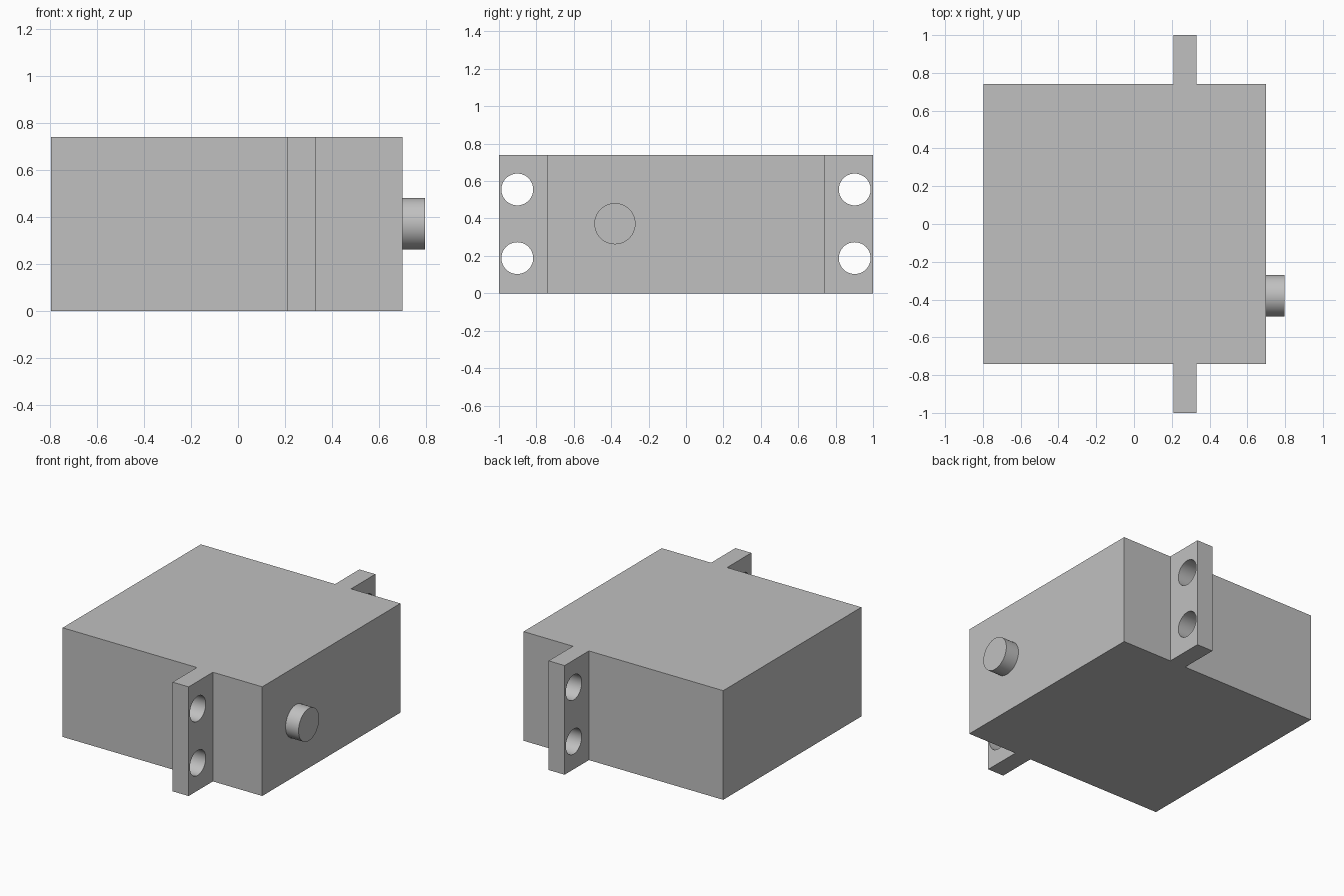
import bpy
import math

if "Cube" in bpy.data.objects:
    bpy.data.objects.remove(bpy.data.objects["Cube"], do_unlink=True)

grey = bpy.data.materials.new("plain grey")
grey.use_nodes = True
GREY = (0.53, 0.53, 0.53, 1)
grey.diffuse_color = GREY
grey.node_tree.nodes["Principled BSDF"].inputs["Base Color"].default_value = GREY

HEIGHT = 0.74
SIDE = 0.74          # half width of the housing
TAB_X = (0.21, 0.33)


def box(name, low, high):
    """Box between two corners."""
    centre = [(a + b) / 2 for a, b in zip(low, high)]
    bpy.ops.mesh.primitive_cube_add(size=1, location=centre)
    obj = bpy.context.object
    obj.name = name
    obj.scale = [b - a for a, b in zip(low, high)]
    bpy.ops.object.transform_apply(location=True, rotation=False, scale=True)
    obj.data.materials.append(grey)
    return obj


def rod(name, x0, x1, y, z, radius):
    """Cylinder along x."""
    bpy.ops.mesh.primitive_cylinder_add(
        vertices=64, radius=radius, depth=x1 - x0,
        location=((x0 + x1) / 2, y, z), rotation=(0, math.pi / 2, 0))
    obj = bpy.context.object
    obj.name = name
    obj.data.materials.append(grey)
    return obj


def smooth(obj):
    bpy.ops.object.select_all(action='DESELECT')
    obj.select_set(True)
    bpy.context.view_layer.objects.active = obj
    bpy.ops.object.shade_smooth_by_angle(angle=math.radians(30))


# Housing and output shaft
box("housing", (-0.797, -SIDE, 0), (0.70, SIDE, HEIGHT))
smooth(rod("output_shaft", 0.69, 0.797, -0.38, 0.372, 0.11))

# Mounting tabs, each drilled with two screw holes
for label, side in (("front", -1), ("back", 1)):
    y0, y1 = sorted((side * SIDE, side))
    tab = box(label + "_mounting_tab", (TAB_X[0], y0, 0), (TAB_X[1], y1, HEIGHT))
    for z in (0.188, 0.555):
        cutter = rod("screw_hole_cutter", 0.1, 0.45, side * 0.902, z, 0.085)
        cutter.hide_render = True
        drill = tab.modifiers.new("screw_hole", 'BOOLEAN')
        drill.operation = 'DIFFERENCE'
        drill.solver = 'EXACT'
        drill.object = cutter
        bpy.context.view_layer.objects.active = tab
        bpy.ops.object.modifier_apply(modifier=drill.name)
        bpy.data.objects.remove(cutter, do_unlink=True)
    smooth(tab)
